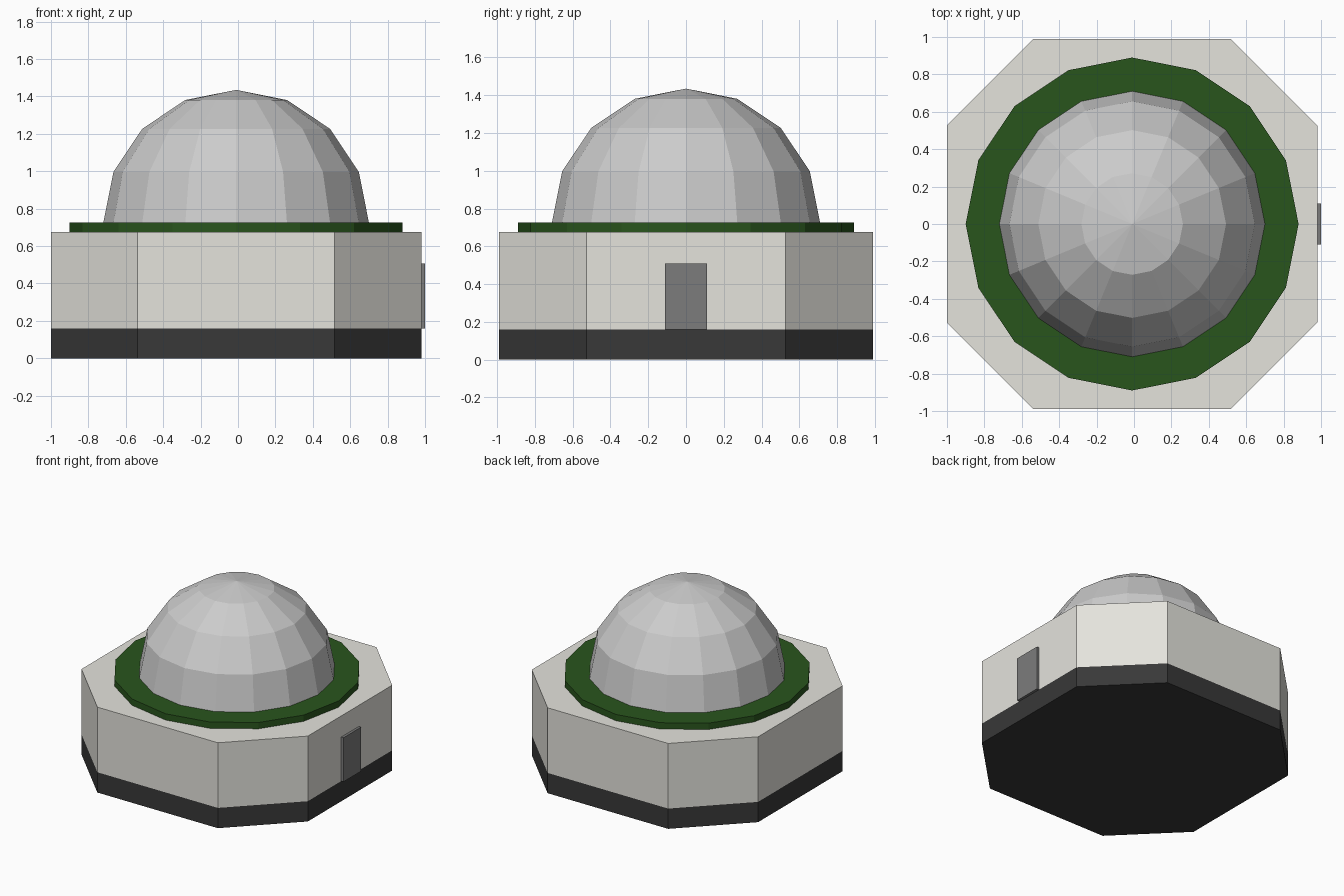
import bpy, bmesh, math

if "Cube" in bpy.data.objects:
    bpy.data.objects.remove(bpy.data.objects["Cube"])

CX = -0.01  # the door's thickness shifts the building slightly left


def paint(obj, name, rgb):
    mat = bpy.data.materials.new(name)
    mat.diffuse_color = (*rgb, 1)
    mat.use_nodes = True
    mat.node_tree.nodes["Principled BSDF"].inputs["Base Color"].default_value = mat.diffuse_color
    obj.data.materials.append(mat)


def finish(name, bm):
    bmesh.ops.recalc_face_normals(bm, faces=bm.faces)
    mesh = bpy.data.meshes.new(name)
    bm.to_mesh(mesh)
    bm.free()
    obj = bpy.data.objects.new(name, mesh)
    bpy.context.collection.objects.link(obj)
    obj.location.x = CX
    return obj


def prism(name, outline, z0, z1):
    bm = bmesh.new()
    low = [bm.verts.new((x, y, z0)) for x, y in outline]
    top = [bm.verts.new((x, y, z1)) for x, y in outline]
    bm.faces.new(low[::-1])
    bm.faces.new(top)
    n = len(outline)
    for i in range(n):
        j = (i + 1) % n
        bm.faces.new((low[i], low[j], top[j], top[i]))
    return finish(name, bm)


# Octagonal foundation and walls
W, C = 0.99, 0.527
octagon = [(W, -C), (W, C), (C, W), (-C, W), (-W, C), (-W, -C), (-C, -W), (C, -W)]
foundation = prism("foundation", octagon, 0, 0.16)
paint(foundation, "dark_stone", (0.04, 0.04, 0.04))
walls = prism("walls", octagon, 0.16, 0.675)
paint(walls, "off_white", (0.78, 0.77, 0.72))

# Green collar under the dome
circle = [(0.89 * math.cos(i * math.pi / 8), 0.89 * math.sin(i * math.pi / 8))
          for i in range(16)]
collar = prism("collar", circle, 0.675, 0.725)
paint(collar, "green", (0.022, 0.09, 0.012))

# Faceted hemisphere dome
bm = bmesh.new()
bmesh.ops.create_uvsphere(bm, u_segments=16, v_segments=8, radius=0.71)
bmesh.ops.delete(bm, geom=[v for v in bm.verts if v.co.z < -0.01], context='VERTS')
bmesh.ops.translate(bm, verts=bm.verts, vec=(0, 0, 0.725))
dome = finish("dome", bm)
paint(dome, "dome_grey", (0.55, 0.55, 0.55))

# Door on the right wall
door = prism("door", [(0.97, -0.11), (1.01, -0.11), (1.01, 0.11), (0.97, 0.11)], 0.16, 0.508)
paint(door, "door_grey", (0.2, 0.2, 0.2))
